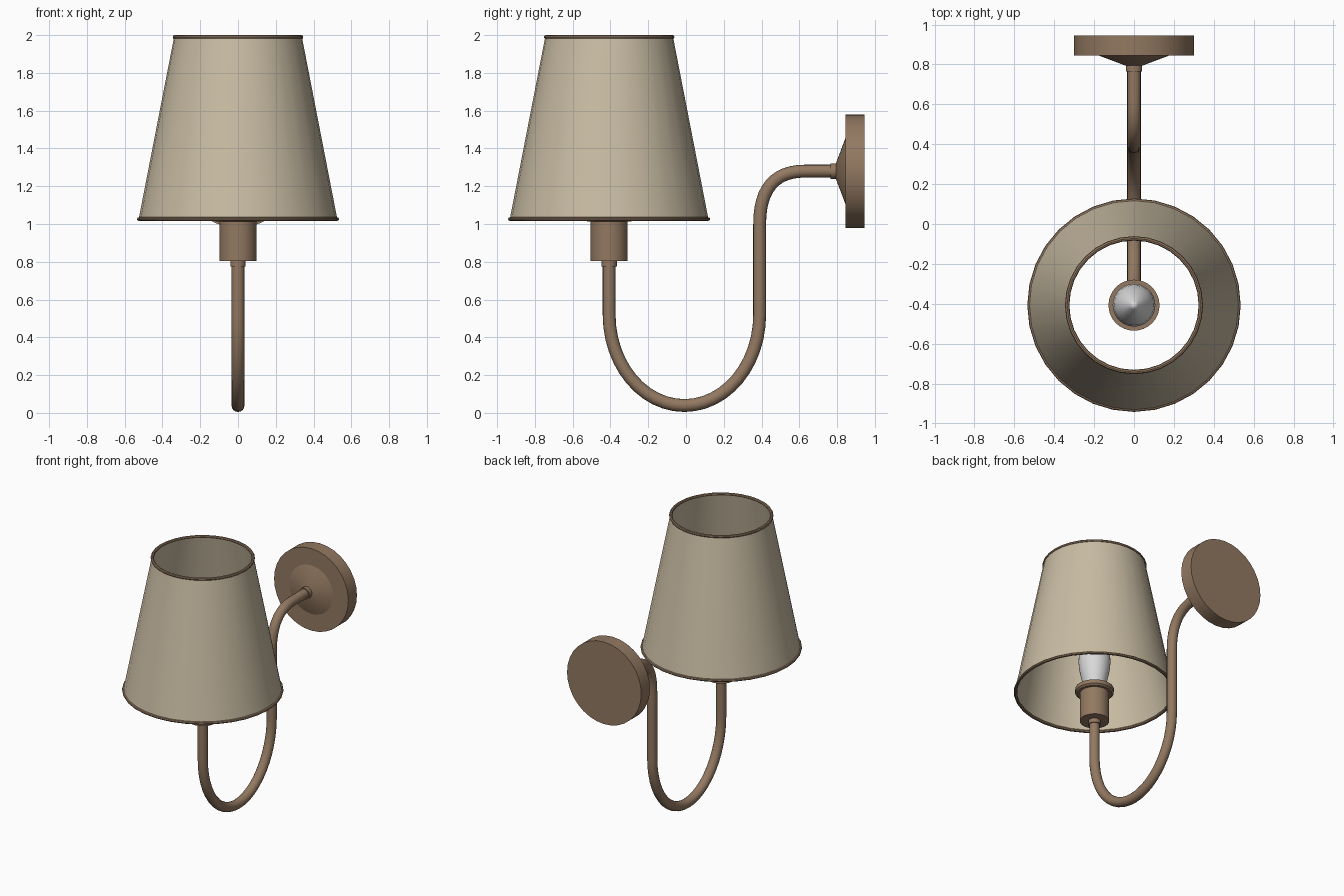
import bpy, bmesh, math
from mathutils import Matrix, Vector

if "Cube" in bpy.data.objects:
    bpy.data.objects.remove(bpy.data.objects["Cube"])


def material(name, rgb):
    m = bpy.data.materials.new(name)
    m.diffuse_color = (*rgb, 1)
    m.use_nodes = True
    m.node_tree.nodes["Principled BSDF"].inputs["Base Color"].default_value = m.diffuse_color
    return m


BRONZE = material("warm bronze", (0.29, 0.19, 0.12))
FABRIC = material("beige fabric", (0.58, 0.50, 0.365))
GLASS = material("grey bulb", (0.70, 0.70, 0.70))
LAMP_Y, PLATE_Z, TUBE_R = -0.407, 1.28, 0.034


def finish(name, bm, mat, angle=35):
    bmesh.ops.recalc_face_normals(bm, faces=bm.faces)
    me = bpy.data.meshes.new(name)
    bm.to_mesh(me)
    bm.free()
    ob = bpy.data.objects.new(name, me)
    bpy.context.collection.objects.link(ob)
    me.materials.append(mat)
    bpy.ops.object.select_all(action='DESELECT')
    ob.select_set(True)
    bpy.context.view_layer.objects.active = ob
    bpy.ops.object.shade_smooth_by_angle(angle=math.radians(angle))
    return ob


def lathe(name, profile, mat, matrix, sides=32, closed=False):
    """Revolve (radius, height) points; zero radius gives a pole."""
    bm = bmesh.new()
    rings = []
    for r, h in profile:
        if r < 1e-5:
            rings.append([bm.verts.new((0, 0, h))] * sides)
        else:
            rings.append([bm.verts.new((r * math.cos(math.tau * i / sides),
                                        r * math.sin(math.tau * i / sides), h))
                          for i in range(sides)])
    for k in range(len(rings) if closed else len(rings) - 1):
        a, b = rings[k], rings[(k + 1) % len(rings)]
        for i in range(sides):
            j = (i + 1) % sides
            bm.faces.new(list(dict.fromkeys((a[i], a[j], b[j], b[i]))))
    bm.transform(matrix)
    return finish(name, bm, mat)


lamp = Matrix.Translation((0, LAMP_Y, 0))
# Wall axis: profile height runs along +y
wall = Matrix.Translation((0, 0, PLATE_Z)) @ Matrix.Rotation(-math.pi / 2, 4, 'X')

# Open tapered shade with a thin wall
lathe("shade", [(0.526, 1.025), (0.338, 1.992), (0.330, 1.992), (0.518, 1.025)],
      FABRIC, lamp, closed=True)

# Rolled trim around both openings
for name, r, z in (("lower_trim", 0.524, 1.026), ("upper_trim", 0.335, 1.99)):
    loop = [(r + 0.011 * math.cos(math.tau * k / 8),
             z + 0.010 * math.sin(math.tau * k / 8)) for k in range(8)]
    lathe(name, loop, BRONZE, lamp, closed=True)

# Socket, its flange and the collar below
lathe("socket", [(0, 0.805), (0.098, 0.805), (0.098, 1.02), (0, 1.02)], BRONZE, lamp)
lathe("socket_flange", [(0, 1.012), (0.115, 1.012), (0.128, 1.022), (0.128, 1.05),
                        (0.085, 1.05), (0.08, 1.065), (0, 1.065)], BRONZE, lamp)
lathe("socket_collar", [(0, 0.775), (0.041, 0.775), (0.041, 0.81), (0, 0.81)],
      BRONZE, lamp)

# Candle bulb
lathe("bulb", [(0, 1.055), (0.068, 1.055), (0.085, 1.12), (0.1, 1.19), (0.107, 1.26),
               (0.1, 1.33), (0.08, 1.40), (0.05, 1.46), (0.022, 1.505), (0, 1.53)],
      GLASS, lamp)

# Wall plate, conical boss and collar
lathe("wall_plate", [(0, 0.845), (0.3, 0.845), (0.3, 0.945), (0, 0.945)], BRONZE, wall)
lathe("plate_boss", [(0, 0.795), (0.045, 0.795), (0.18, 0.846), (0, 0.846)], BRONZE, wall)
lathe("plate_collar", [(0, 0.765), (0.041, 0.765), (0.041, 0.80), (0, 0.80)],
      BRONZE, wall)

# Arm path in the y-z plane: drop, U bend, rise, bend to the wall
path = [(LAMP_Y, 0.80)]
half = (0.39 - LAMP_Y) / 2
mid = (0.39 + LAMP_Y) / 2
for k in range(25):
    a = math.pi * k / 24
    path.append((mid - half * math.cos(a), 0.52 - 0.481 * math.sin(a)))
for k in range(13):
    t = k / 12
    s = 1 - t
    path.append((s * s * 0.39 + 2 * s * t * 0.39 + t * t * 0.63,
                 s * s * 1.0 + 2 * s * t * PLATE_Z + t * t * PLATE_Z))
path.append((0.80, PLATE_Z))

# Sweep a round section along the arm
bm = bmesh.new()
rings, n = [], 16
for k, (y, z) in enumerate(path):
    p, q = path[max(k - 1, 0)], path[min(k + 1, len(path) - 1)]
    if k in (1, 26):                      # ends of straight runs stay square
        d = Vector((0, 0, -1 if k == 1 else 1))
    else:
        d = Vector((0, q[0] - p[0], q[1] - p[1])).normalized()
    side = Vector((0, -d.z, d.y))
    rings.append([bm.verts.new(Vector((0, y, z))
                  + Vector((1, 0, 0)) * TUBE_R * math.cos(math.tau * i / n)
                  + side * TUBE_R * math.sin(math.tau * i / n)) for i in range(n)])
for a, b in zip(rings, rings[1:]):
    for i in range(n):
        j = (i + 1) % n
        bm.faces.new((a[i], a[j], b[j], b[i]))
bm.faces.new(rings[0])
bm.faces.new(rings[-1])
finish("curved_arm", bm, BRONZE)
